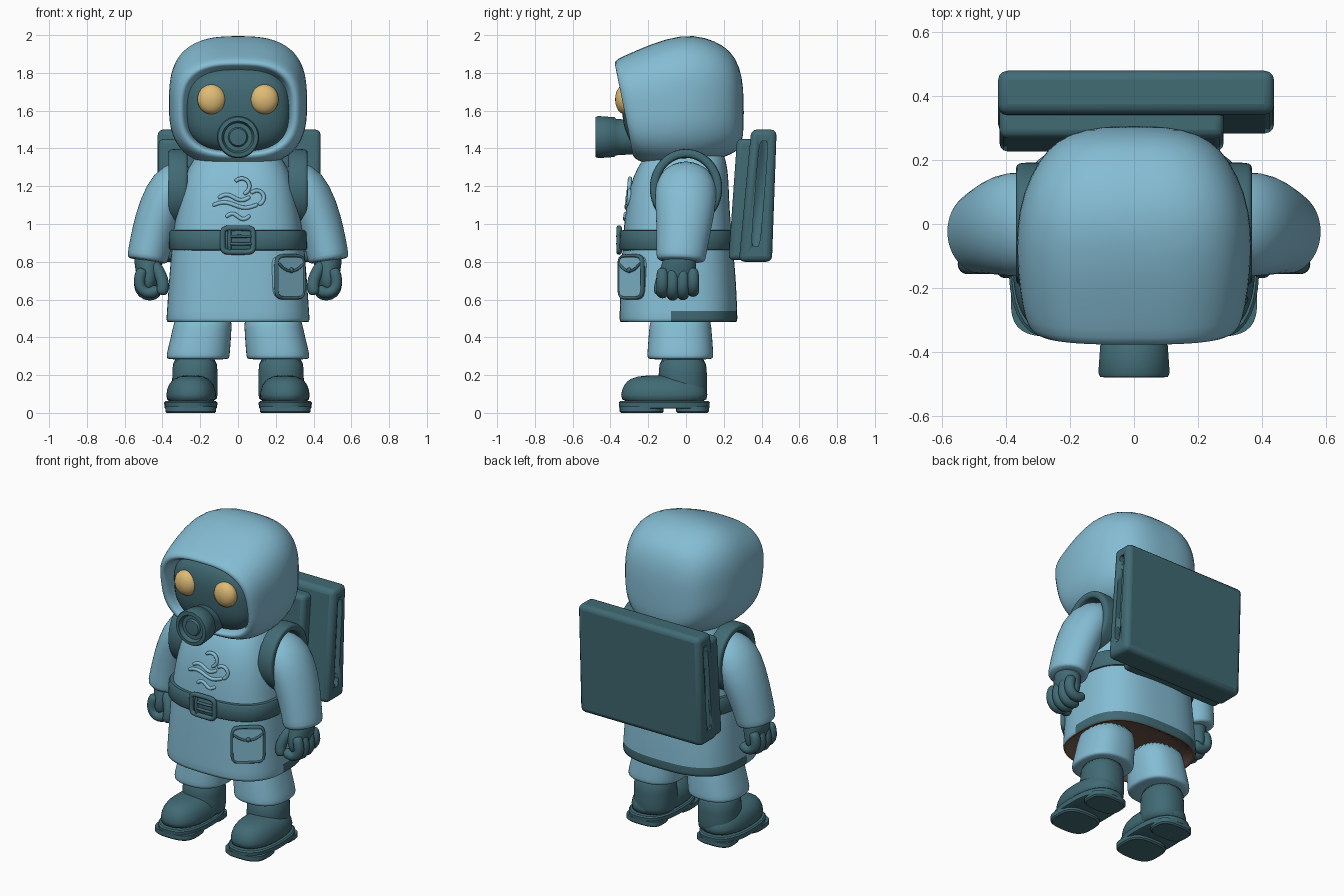
import bpy, bmesh, math
from mathutils import Vector, Matrix

if "Cube" in bpy.data.objects:
    bpy.data.objects.remove(bpy.data.objects["Cube"])

def material(name, col):
    m = bpy.data.materials.new(name)
    m.diffuse_color = (*col, 1)
    m.use_nodes = True
    m.node_tree.nodes["Principled BSDF"].inputs["Base Color"].default_value = m.diffuse_color
    return m

BLUE = material("light blue cloth", (0.235, 0.51, 0.66))
TEAL = material("dark teal rubber", (0.053, 0.145, 0.175))
GOLD = material("golden glass", (0.74, 0.50, 0.18))
BROWN = material("brown lining", (0.16, 0.095, 0.07))
X, Y, Z = Vector((1, 0, 0)), Vector((0, 1, 0)), Vector((0, 0, 1))
hard = []

def ring(c, a, b, n=2.0, u=X, v=Y, count=32):
    """Superellipse outline around c in the plane u, v."""
    pts = []
    for i in range(count):
        t = 2 * math.pi * (i + 0.5) / count
        p, q = math.cos(t), math.sin(t)
        pts.append(Vector(c) + u * a * math.copysign(abs(p) ** (2 / n), p)
                   + v * b * math.copysign(abs(q) ** (2 / n), q))
    return pts

def loft(name, rings, mats, closed=False, mirror=False, sub=1, rule=None, bevel=0):
    """Skin a list of rings into one solid."""
    bm = bmesh.new()
    vs = [[bm.verts.new(p) for p in r] for r in rings]
    n = len(vs[0])
    pairs = list(zip(vs, vs[1:])) + ([(vs[-1], vs[0])] if closed else [])
    for r, s in pairs:
        for i in range(n):
            bm.faces.new((r[i], r[(i + 1) % n], s[(i + 1) % n], s[i]))
    if not closed:
        bm.faces.new(vs[0])
        bm.faces.new(vs[-1])
    bmesh.ops.recalc_face_normals(bm, faces=bm.faces)
    for f in bm.faces:
        f.smooth = True
        if rule:
            f.material_index = rule(f)
    me = bpy.data.meshes.new(name)
    bm.to_mesh(me)
    bm.free()
    for m in (mats if isinstance(mats, list) else [mats]):
        me.materials.append(m)
    ob = bpy.data.objects.new(name, me)
    bpy.context.collection.objects.link(ob)
    if mirror:
        ob.modifiers.new("mirror", 'MIRROR').use_mirror_merge = False
    if bevel:
        b = ob.modifiers.new("bevel", 'BEVEL')
        b.width, b.segments = bevel, 3
    if sub:
        s = ob.modifiers.new("smooth", 'SUBSURF')
        s.levels = s.render_levels = sub
    else:
        hard.append(ob)
    return ob

def tube(name, pts, mats, ref=Y, closed=False, count=12, n=2.0, **kw):
    """Sweep ellipses along points (x, y, z, radius along ref, other radius)."""
    P = [Vector(p[:3]) for p in pts]
    m, rings = len(P), []
    for i, p in enumerate(pts):
        if closed:
            t = P[(i + 1) % m] - P[i - 1]
        else:
            t = P[min(i + 1, m - 1)] - P[max(i - 1, 0)]
        t.normalize()
        u = (ref - t * ref.dot(t)).normalized()
        rings.append(ring(P[i], p[3], p[-1], n, u, t.cross(u), count))
    return loft(name, rings, mats, closed=closed, **kw)

def rounded(name, pts, r, mats, **kw):
    """Round-ended tube of radius r."""
    P = [Vector(p) for p in pts]
    a, b = (P[0] - P[1]).normalized() * r * .5, (P[-1] - P[-2]).normalized() * r * .5
    full = [(*(P[0] + a), r * .6)] + [(*p, r) for p in P] + [(*(P[-1] + b), r * .6)]
    return tube(name, full, mats, **kw)

# Hood: rings run from inside the face opening, over the rim, to the back
hood = [(-.18, 1.605, .26, .20, .1), (-.27, 1.605, .275, .22, .2), (-.318, 1.605, .283, .226, .2),
        (-.335, 1.605, .305, .245, .2), (-.31, 1.605, .335, .27, .2), (-.25, 1.61, .35, .292, .17),
        (-.15, 1.63, .365, .325, .1), (-.02, 1.655, .37, .349, 0), (.1, 1.655, .348, .335, 0),
        (.2, 1.65, .298, .297, 0), (.265, 1.63, .24, .25, 0), (.298, 1.6, .15, .18, 0), (.306, 1.59, .06, .07, 0)]
loft("hood", [ring((0, y, z), a, b, 2.8, X, Vector((0, -k, 1)), 48) for y, z, a, b, k in hood], BLUE)

# Mask with eyes and filter
mask = [(-.15, .285, .24), (-.245, .283, .228), (-.295, .25, .2), (-.325, .18, .14), (-.34, .08, .07)]
loft("mask", [ring((0, y, 1.605), a, b, 2.8, X, Vector((0, -.08, 1))) for y, a, b in mask], TEAL)
loft("eye_lens", [ring((.14, -.325 + .05 * math.cos(t), 1.66), .075 * math.sin(t), .079 * math.sin(t), 2, X, Z)
                  for t in [math.pi * (i + .3) / 12.6 for i in range(13)]], GOLD, mirror=True, sub=0)
filt = [(-.25, .09), (-.34, .095), (-.37, .097), (-.38, .106), (-.465, .112), (-.478, .106), (-.48, .085),
        (-.455, .075), (-.455, .052), (-.468, .045), (-.47, .02)]
loft("mask_filter", [ring((0, y, 1.46), r, r, 2, X, Z) for y, r in filt], TEAL, sub=0)

# Coat with brown lining and dark hem
coat = [(.54, -.04, .34, .28), (.48, -.04, .355, .29), (.477, -.04, .382, .314), (.515, -.04, .378, .312),
        (.7, -.04, .366, .306), (.92, -.045, .348, .29), (1.08, -.045, .325, .275), (1.2, -.035, .30, .262),
        (1.3, -.02, .265, .24), (1.38, 0, .21, .2), (1.42, 0, .15, .15)]

def coat_rule(f):
    c = f.calc_center_median()
    if c.z > .515 and f.normal.z < -.5 or c.z < .53 and c.x * f.normal.x + (c.y + .04) * f.normal.y < -.02:
        return 2
    return 1 if c.z < .48 or (c.z < .51 and c.y > -.05) else 0
loft("coat", [ring((0, y, z), a, b, 2.8, count=48) for z, y, a, b in coat], [BLUE, TEAL, BROWN], rule=coat_rule)

# Raised wavy folds on the chest
def chest(x, z):
    return (x, -.302 - .12 * (1.2 - z) + .5 * x * x, z)
for k, (z0, x0, x1) in enumerate([(1.14, -.1, .06), (1.1, -.13, .1), (1.04, -.06, .06)]):
    rounded("chest_fold_%d" % k, [chest(x0 + (x1 - x0) * i / 8, z0 + .016 * math.sin(i * .8)) for i in range(9)],
            .012, BLUE, count=8)
for k, (x, z, r) in enumerate([(.02, 1.2, .042), (.1, 1.14, .038)]):
    rounded("chest_curl_%d" % k, [chest(x + r * math.cos(t), z + r * math.sin(t))
                                  for t in [-1.2 + .45 * i for i in range(9)]], .012, BLUE, count=8)

# Belt and buckle
belt = [(.86, -.012), (.862, .008), (.872, .015), (.955, .013), (.966, .006), (.968, -.014)]
loft("belt", [ring((0, -.045, z), .351 + d, .294 + d, 2.8, count=64) for z, d in belt], TEAL, sub=0)
tube("buckle_frame", [(*p, .016, .016) for p in ring((0, -.354, .915), .082, .064, 6, X, Z, 24)], TEAL,
     closed=True, count=8)
for z in (.935, .895):
    rounded("buckle_prong", [(-.05, -.358, z), (0, -.364, z), (.075, -.358, z)], .009, TEAL, count=8)
rounded("buckle_bar", [(-.045, -.356, .86), (-.045, -.36, .915), (-.045, -.356, .97)], .011, TEAL, count=8)

# Pocket, built flat then turned onto the coat's front corner
pocket = [loft("pocket", [ring((0, y, 0), a, a * 1.15, 6, X, Z) for y, a in ((.07, .09), (.0, .097), (-.02, .09))],
               BLUE, sub=0),
          tube("pocket_border", [(*p, .016, .01) for p in ring((0, -.01, 0), .094, .112, 6, X, Z, 28)], TEAL,
               closed=True, count=8),
          rounded("pocket_flap_edge", [(.085 * s, -.022, .07 - .04 * (1 - s * s))
                                       for s in [i / 4 - 1 for i in range(9)]], .008, TEAL, count=8),
          rounded("pocket_button", [(0, -.015, .035), (0, -.028, .035)], .015, TEAL, ref=X)]
for o in pocket:
    o.matrix_world = Matrix.Translation((.268, -.283, .72)) @ Matrix.Rotation(math.radians(40), 4, 'Z')

# Sleeves and shoulder straps
tube("sleeve", [(.24, 0, 1.28, .08, .06), (.28, 0, 1.255, .135, .1), (.35, 0, 1.2, .168, .125),
                (.41, -.003, 1.08, .16, .122), (.45, -.015, .95, .142, .115), (.475, -.025, .84, .133, .11),
                (.48, -.028, .81, .13, .109), (.481, -.028, .803, .11, .09)], BLUE, count=24, mirror=True)
strap = [(.318, .17 * math.cos(t), 1.19 + .185 * math.sin(t), .052, .024)
         for t in [2 * math.pi * i / 28 for i in range(28)]]
tube("shoulder_strap", strap, TEAL, ref=X, closed=True, n=4, mirror=True)

# Gloves
tube("glove_palm", [(.475, -.03, .85, .085, .08), (.475, -.035, .79, .09, .075), (.475, -.045, .73, .105, .065),
                    (.475, -.045, .67, .1, .05), (.475, -.045, .64, .07, .03)], TEAL, count=16, mirror=True)
for i in range(4):
    y, dz = -.125 + .054 * i, (0, -.012, -.01, .008)[i]
    rounded("glove_finger_%d" % i, [(.51, y, .75), (.527, y, .69 + dz), (.51, y, .645 + dz),
                                    (.465, y, .63 + dz), (.432, y, .65 + dz)], .033, TEAL, mirror=True)
rounded("glove_thumb", [(.44, -.09, .78), (.408, -.12, .73), (.394, -.135, .68), (.402, -.14, .64)],
        .034, TEAL, mirror=True)

# Trouser legs
legs = [(.56, .18, .15, .155), (.45, .188, .155, .165), (.35, .205, .165, .173), (.3, .212, .168, .176),
        (.285, .212, .165, .172), (.283, .212, .13, .135)]
loft("trouser_leg", [ring((x, -.03, z), a, b, 2.4) for z, x, a, b in legs], BLUE, mirror=True)

# Boots: shaft, foot, sole and treads
loft("boot_shaft", [ring((.228, -.017, z), a, b, 2.2) for z, a, b in
                    ((.32, .122, .128), (.2, .12, .128), (.1, .122, .13), (.05, .12, .125))], TEAL, mirror=True)
loft("boot_foot", [ring((.248, y, z), a, b, 2.4) for z, y, a, b in
                   ((.04, -.115, .132, .232), (.1, -.115, .134, .232), (.15, -.115, .122, .215),
                    (.185, -.12, .09, .175), (.2, -.12, .04, .1))], TEAL, mirror=True)
loft("boot_sole", [ring((.25, -.115, z), a, a + .1, 2.5) for z, a in
                   ((.022, .13), (.026, .139), (.055, .142), (.062, .134))], TEAL, mirror=True, sub=0)
for name, y, b, a in (("tread_front", -.235, .117, .135), ("tread_heel", .035, .087, .12)):
    loft(name, [ring((.25, y, z), a - d, b - d, 3) for z, d in ((0, .008), (.008, 0), (.035, 0))], TEAL,
         mirror=True, sub=0)

# Backpack: leaning slab with side slots, and a pad against the back
def prism(name, prof, x0, x1, bevel):
    return loft(name, [[Vector((x, y, z)) for y, z in prof] for x in (x0, x1)], TEAL, sub=0, bevel=bevel)
slab = prism("backpack_slab", [(.345, 1.5), (.48, 1.5), (.455, .8), (.28, .8)], -.425, .438, .03)
prism("backpack_pad", [(.27, 1.45), (.37, 1.45), (.36, .81), (.225, .81)], -.42, .28, .025)
for s in (-1, 1):
    cut = loft("slot_cutter", [ring((.007 + s * x, .39, 1.16), .024, .28, 5, Y, Vector((0, .08, 1)))
                               for x in (.40, .5)], TEAL, sub=0)
    cut.hide_render = True
    cut.hide_set(True)
    hard.remove(cut)
    m = slab.modifiers.new("slot", 'BOOLEAN')
    m.object, m.operation = cut, 'DIFFERENCE'

# Shading
bpy.ops.object.select_all(action='DESELECT')
for o in hard:
    o.select_set(True)
bpy.context.view_layer.objects.active = hard[0]
bpy.ops.object.shade_smooth_by_angle(angle=math.radians(40))
